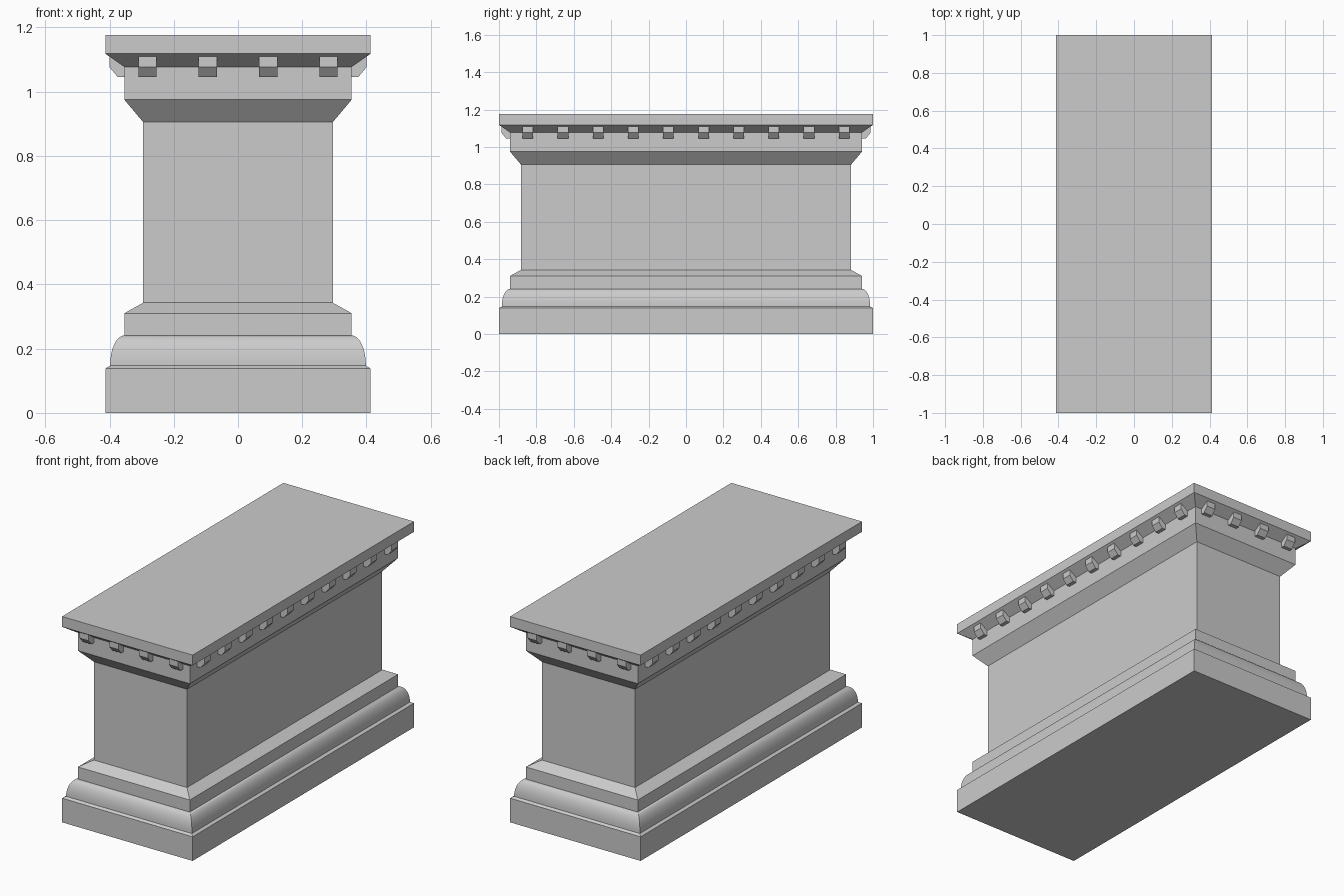
import bpy, bmesh, math
from mathutils import Matrix, Vector

if "Cube" in bpy.data.objects:
    bpy.data.objects.remove(bpy.data.objects["Cube"])

HX, HY = 0.413, 1.0          # half size of the widest footprint


def finish(bm, name, smooth=False):
    bmesh.ops.recalc_face_normals(bm, faces=bm.faces)
    mesh = bpy.data.meshes.new(name)
    bm.to_mesh(mesh)
    bm.free()
    ob = bpy.data.objects.new(name, mesh)
    bpy.context.collection.objects.link(ob)
    if smooth:
        bpy.ops.object.select_all(action='DESELECT')
        ob.select_set(True)
        bpy.context.view_layer.objects.active = ob
        bpy.ops.object.shade_smooth_by_angle(angle=math.radians(20))
    return ob


# Pedestal body: moulding profile (inset, z) swept round the rectangle
def ovolo(x0, z0, x1, z1, n=10):
    """Quarter-round from vertical at the bottom to flat at the top."""
    return [(x1 + (x0 - x1) * math.cos(t), z0 + (z1 - z0) * math.sin(t))
            for t in (math.pi / 2 * i / n for i in range(n + 1))]


profile = [(0, 0), (0, 0.138), (0.015, 0.147)]
profile += ovolo(0.015, 0.148, 0.059, 0.241)[1:]
profile += [(0.059, 0.310), (0.118, 0.343),        # base step and slope
            (0.118, 0.905), (0.059, 0.975),        # shaft and flare
            (0.059, 1.077), (0, 1.118), (0, 1.177)]  # frieze and top slab

bm = bmesh.new()
rings = [[bm.verts.new((sx * (HX - d), sy * (HY - d), z))
          for sx, sy in ((-1, -1), (1, -1), (1, 1), (-1, 1))]
         for d, z in profile]
for a, b in zip(rings, rings[1:]):
    for i in range(4):
        j = (i + 1) % 4
        bm.faces.new((a[i], a[j], b[j], b[i]))
bm.faces.new(rings[0][::-1])
bm.faces.new(rings[-1])
finish(bm, "pedestal_body", smooth=True)

# Dentil blocks: chamfered section (inset, z) extruded along each side
SECTION = [(0.061, 1.046), (0.038, 1.046), (0.013, 1.076),
           (0.013, 1.110), (0.061, 1.078)]
WIDTH, PITCH = 0.057, 0.188


def dentil_row(name, half, count, angle):
    bm = bmesh.new()
    for k in range(count):
        c = (k - (count - 1) / 2) * PITCH
        ends = [[bm.verts.new((c + s * WIDTH / 2, -(half - d), z))
                 for d, z in SECTION] for s in (-1, 1)]
        bm.faces.new(ends[0])
        bm.faces.new(ends[1][::-1])
        for i in range(len(SECTION)):
            j = (i + 1) % len(SECTION)
            bm.faces.new((ends[0][i], ends[0][j], ends[1][j], ends[1][i]))
    bm.transform(Matrix.Rotation(math.radians(angle), 4, 'Z'))
    finish(bm, name)


dentil_row("front_dentils", HY, 4, 0)
dentil_row("right_dentils", HX, 10, 90)
dentil_row("back_dentils", HY, 4, 180)
dentil_row("left_dentils", HX, 10, 270)
